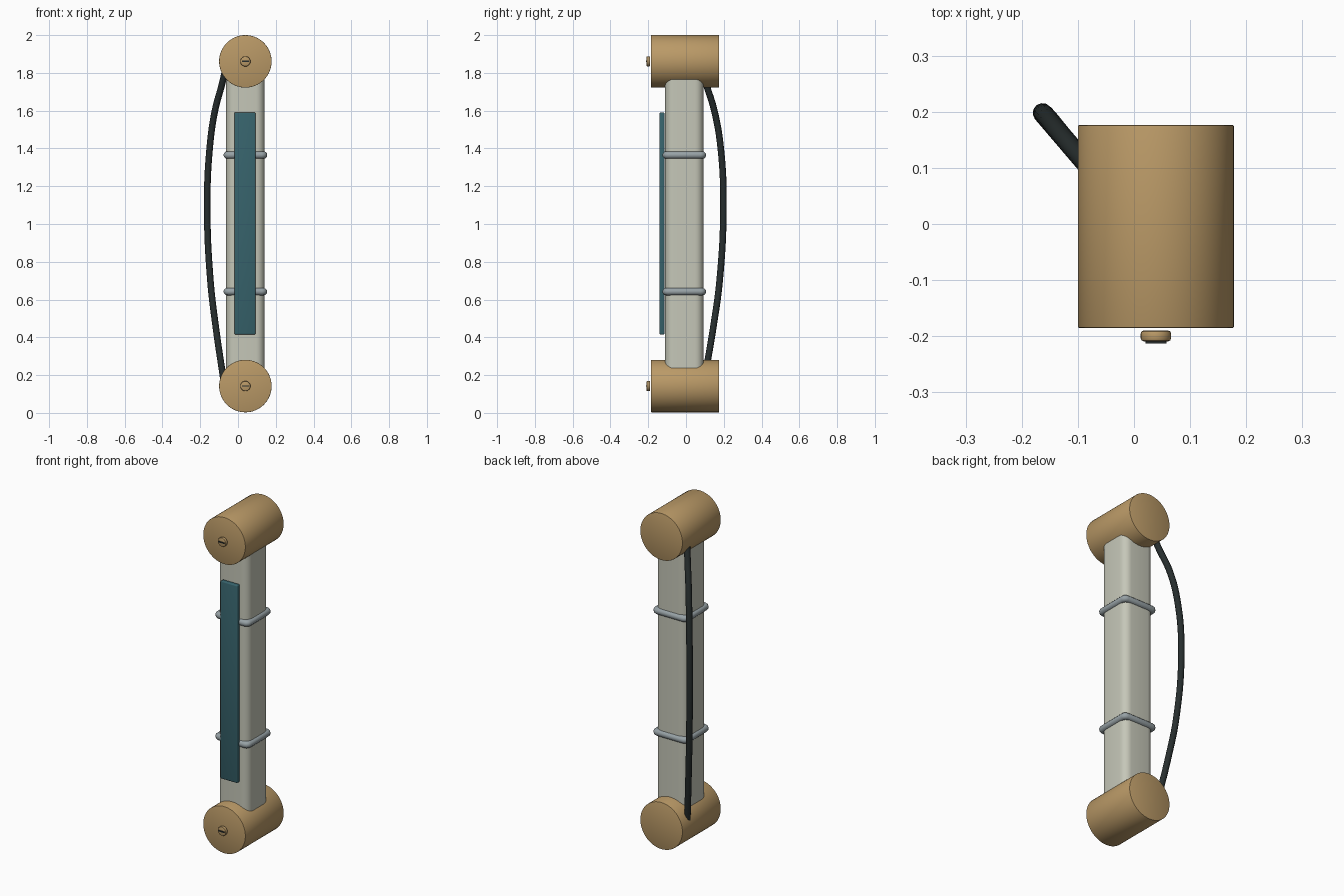
import bpy, bmesh, math
from mathutils import Matrix, Vector

cube = bpy.data.objects.get("Cube")
if cube:
    bpy.data.objects.remove(cube, do_unlink=True)


def material(name, r, g, b):
    m = bpy.data.materials.new(name)
    m.use_nodes = True
    m.diffuse_color = (r, g, b, 1)
    m.node_tree.nodes["Principled BSDF"].inputs["Base Color"].default_value = (r, g, b, 1)
    return m


brass = material("warm brass", 0.49, 0.32, 0.135)
ivory = material("pale grey ivory", 0.56, 0.57, 0.48)
teal = material("deep teal", 0.038, 0.125, 0.15)
black = material("black rubber", 0.02, 0.027, 0.027)
steel = material("blue grey steel", 0.31, 0.36, 0.38)

AXIS_X, BEAM_Y = 0.039, -0.009
LOW, HIGH = 0.142, 1.861


def finish(obj, mat):
    obj.data.materials.append(mat)
    bpy.ops.object.select_all(action="DESELECT")
    obj.select_set(True)
    bpy.context.view_layer.objects.active = obj
    bpy.ops.object.shade_smooth_by_angle(angle=math.radians(35))
    return obj


def mesh_object(name, bm, mat):
    mesh = bpy.data.meshes.new(name)
    bm.to_mesh(mesh)
    bm.free()
    obj = bpy.data.objects.new(name, mesh)
    bpy.context.collection.objects.link(obj)
    return finish(obj, mat)


def box(name, centre, size, mat, bevel=0, segments=3, upright_only=False):
    bm = bmesh.new()
    bmesh.ops.create_cube(bm, size=1)
    bmesh.ops.scale(bm, vec=size, verts=bm.verts)
    bmesh.ops.translate(bm, vec=centre, verts=bm.verts)
    if bevel:
        edges = [e for e in bm.edges if not upright_only
                 or abs(e.verts[0].co.z - e.verts[1].co.z) > 1e-4]
        bmesh.ops.bevel(bm, geom=edges, offset=bevel, segments=segments,
                        profile=0.5, affect="EDGES")
    return mesh_object(name, bm, mat)


def drum(name, y0, y1, z, radius, mat, bevel, sides):
    # Cylinder lying along the y axis with softened rims
    bm = bmesh.new()
    turn = Matrix.Translation((AXIS_X, (y0 + y1) / 2, z)) @ Matrix.Rotation(math.pi / 2, 4, "X")
    bmesh.ops.create_cone(bm, cap_ends=True, segments=sides, radius1=radius,
                          radius2=radius, depth=y1 - y0, matrix=turn)
    rims = [e for e in bm.edges if abs(e.verts[0].co.y - e.verts[1].co.y) < 1e-5]
    bmesh.ops.bevel(bm, geom=rims, offset=bevel, segments=2, profile=0.5, affect="EDGES")
    return mesh_object(name, bm, mat)


def tube(name, points, radius, mat, closed=False, smooth=False):
    curve = bpy.data.curves.new(name, "CURVE")
    curve.dimensions = "3D"
    curve.bevel_depth = radius
    curve.bevel_resolution = 4
    curve.use_fill_caps = not closed
    if smooth:
        spline = curve.splines.new("BEZIER")
        spline.bezier_points.add(len(points) - 1)
        for p, co in zip(spline.bezier_points, points):
            p.co = co
            p.handle_left_type = p.handle_right_type = "AUTO"
        spline.resolution_u = 8
    else:
        spline = curve.splines.new("POLY")
        spline.points.add(len(points) - 1)
        for p, co in zip(spline.points, points):
            p.co = (*co, 1)
    spline.use_cyclic_u = closed
    obj = bpy.data.objects.new(name, curve)
    bpy.context.collection.objects.link(obj)
    bpy.ops.object.select_all(action="DESELECT")
    obj.select_set(True)
    bpy.context.view_layer.objects.active = obj
    bpy.ops.object.convert(target="MESH")
    obj = bpy.context.view_layer.objects.active
    obj.data.materials.clear()
    return finish(obj, mat)


# Main upright beam, its ends buried in the two drums
box("beam", (AXIS_X, BEAM_Y, (LOW + HIGH) / 2), (0.203, 0.203, HIGH - LOW),
    ivory, bevel=0.045, segments=6, upright_only=True)

# Drums with a slotted screw on the front of each
for label, z in (("lower", LOW), ("upper", HIGH)):
    drum(label + "_drum", -0.185, 0.176, z, 0.139, brass, 0.002, 64)
    drum(label + "_screw", -0.209, -0.19, z, 0.027, brass, 0.005, 24)
    box(label + "_screw_slot", (AXIS_X, -0.2105, z), (0.037, 0.005, 0.007), black)

# Front panel
box("front_panel", (AXIS_X - 0.002, -0.127, 1.003), (0.112, 0.026, 1.176), teal, bevel=0.006)


# Clamp bands: rounded square loops around the beam
def square_loop(half, corner, z):
    points = []
    for quarter in range(4):
        mid = math.radians(45 + 90 * quarter)
        centre = Vector((math.cos(mid), math.sin(mid), 0)) * (half - corner) * math.sqrt(2)
        for step in range(4):
            a = math.radians(90 * quarter + 30 * step)
            offset = Vector((math.cos(a), math.sin(a), 0)) * corner
            points.append(Vector((AXIS_X, BEAM_Y, z)) + centre + offset)
    return points


for label, z in (("lower", 0.642), ("upper", 1.365)):
    tube(label + "_band", square_loop(0.0965, 0.012, z), 0.0195, steel, closed=True)

# Bowed cable behind the beam, ends tucked into the drums
cable_path = [(-0.062, 0.078, 1.84), (-0.085, 0.107, 1.74), (-0.122, 0.15, 1.6),
              (-0.15, 0.184, 1.4), (-0.163, 0.198, 1.1), (-0.146, 0.178, 0.7),
              (-0.117, 0.144, 0.45), (-0.076, 0.096, 0.17)]
tube("cable", cable_path, 0.0175, black, smooth=True)
